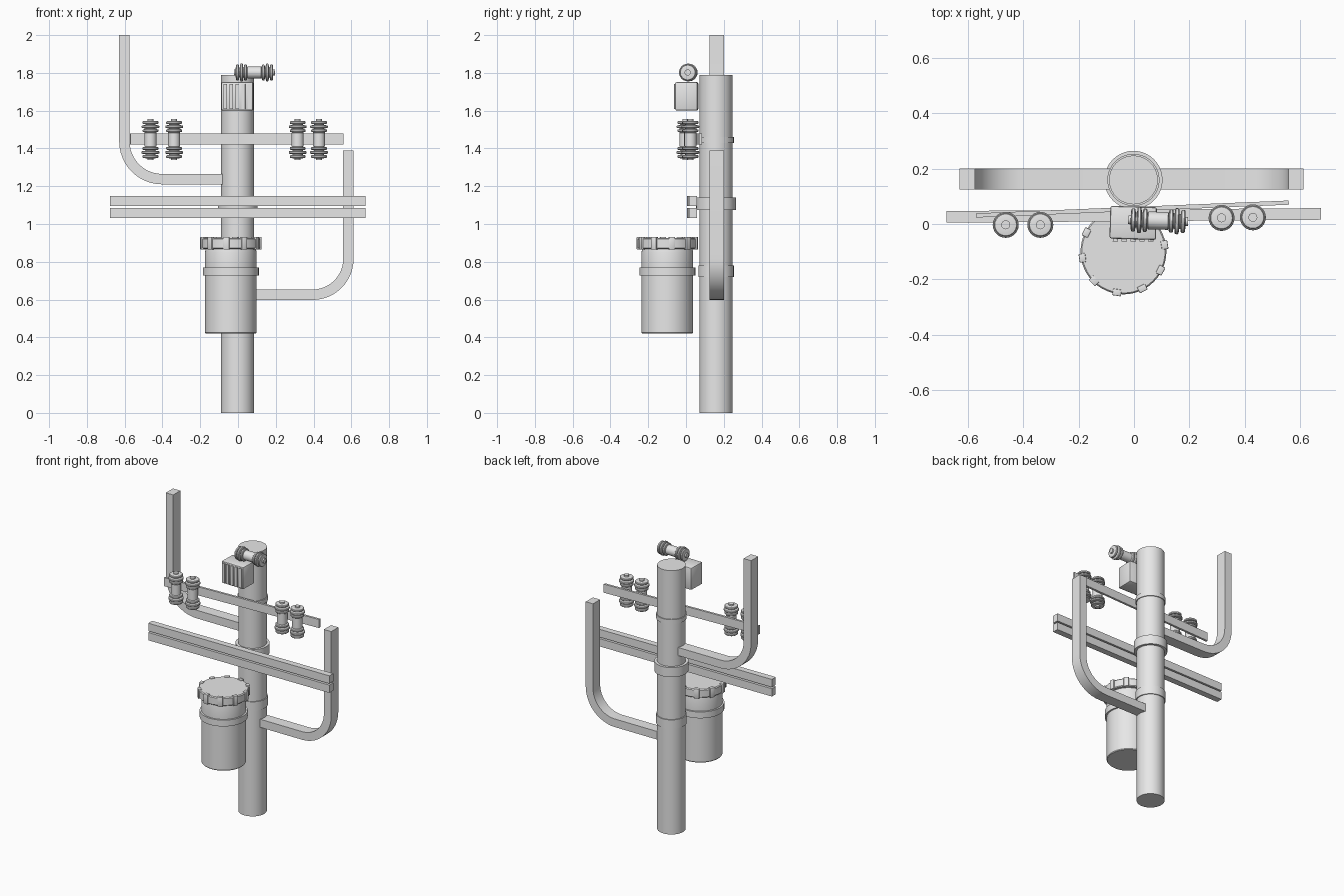
import bpy, bmesh, math
from mathutils import Matrix, Vector

if "Cube" in bpy.data.objects:
    bpy.data.objects.remove(bpy.data.objects["Cube"], do_unlink=True)

grey = bpy.data.materials.new("plain grey")
grey.use_nodes = True
grey.diffuse_color = (0.8, 0.8, 0.8, 1)
grey.node_tree.nodes["Principled BSDF"].inputs["Base Color"].default_value = grey.diffuse_color


def finish(name, bm, matrix=Matrix()):
    bmesh.ops.recalc_face_normals(bm, faces=bm.faces)
    mesh = bpy.data.meshes.new(name)
    bm.to_mesh(mesh)
    bm.free()
    mesh.materials.append(grey)
    for poly in mesh.polygons:
        poly.use_smooth = True
    mesh.set_sharp_from_angle(angle=math.radians(35))
    obj = bpy.data.objects.new(name, mesh)
    obj.matrix_world = matrix
    bpy.context.collection.objects.link(obj)
    return obj


def skin(bm, rings):
    """Joins rings of vertices into a closed, capped tube."""
    rings = [[bm.verts.new(co) for co in ring] for ring in rings]
    n = len(rings[0])
    for a, b in zip(rings, rings[1:]):
        for i in range(n):
            j = (i + 1) % n
            bm.faces.new((a[i], a[j], b[j], b[i]))
    bm.faces.new(rings[0])
    bm.faces.new(rings[-1])


def lathe(name, profile, matrix, sides=40):
    """Turns (radius, height) points about z."""
    bm = bmesh.new()
    turns = [math.tau * i / sides for i in range(sides)]
    skin(bm, [[(r * math.cos(t), r * math.sin(t), z) for t in turns] for r, z in profile])
    return finish(name, bm, matrix)


def box(name, centre, size, angle=0, bevel=0):
    bm = bmesh.new()
    bmesh.ops.create_cube(bm, size=1, matrix=Matrix.Diagonal((*size, 1)))
    if bevel:
        bmesh.ops.bevel(bm, geom=bm.edges[:], offset=bevel, segments=2,
                        profile=0.5, affect='EDGES')
    return finish(name, bm, Matrix.Translation(centre) @ Matrix.Rotation(angle, 4, 'Z'))


# Pole and its collars
pole_at = Matrix.Translation((-0.002, 0.159, 0))
lathe("pole", [(0.088, 0), (0.088, 1.79)], pole_at)
for name, r, low, high in (("lower_collar", 0.094, 0.72, 0.78),
                           ("crossbar_collar", 0.105, 1.075, 1.14),
                           ("upper_collar", 0.094, 1.43, 1.46)):
    lathe(name, [(r, low), (r, high)], pole_at)


# Curved side arms of rectangular section
def side_arm(name, side, x_out, z_low, z_top, radius):
    half, depth, y = 0.0275, 0.038, 0.163
    cx, cz = x_out - half - radius, z_low + half + radius
    path = [((0.03, z_low + half), (0, 1))]
    for i in range(13):
        a = math.pi / 2 * i / 12
        path.append(((cx + radius * math.sin(a), cz - radius * math.cos(a)),
                     (-math.sin(a), math.cos(a))))
    path.append(((x_out - half, z_top), (-1, 0)))
    bm = bmesh.new()
    skin(bm, [[(side * (px + nx * s * half), y + t * depth, pz + nz * s * half)
               for s, t in ((-1, -1), (1, -1), (1, 1), (-1, 1))]
              for (px, pz), (nx, nz) in path])
    finish(name, bm)


side_arm("right_arm", -1, 0.629, 1.21, 2.0, 0.2)
side_arm("left_arm", 1, 0.612, 0.598, 1.39, 0.19)

# Paired crossbars and the thin insulator bar
for name, z in (("lower_crossbar", 1.059), ("upper_crossbar", 1.122)):
    box(name, (-0.001, 0.031, z), (1.352, 0.042, 0.053), 0.008)
box("insulator_bar", (-0.006, 0.054, 1.45), (1.13, 0.015, 0.058), 0.041)

# Ribbed insulators, mirrored about their middle
half_profile = [(0.032, 0.036)]
for r, z in ((0.042, 0.047), (0.047, 0.068), (0.042, 0.09)):
    half_profile += [(0.027, z - 0.009), (r - 0.003, z - 0.007), (r, z - 0.004),
                     (r, z + 0.004), (r - 0.003, z + 0.007), (0.027, z + 0.009)]
half_profile += [(0.016, 0.099), (0.016, 0.108)]
insulator = [(r, -z) for r, z in reversed(half_profile)] + half_profile
for i, (x, y) in enumerate(((-0.463, -0.003), (-0.338, -0.003), (0.316, 0.022), (0.429, 0.024))):
    lathe(f"bar_insulator_{i + 1}", insulator, Matrix.Translation((x, y, 1.447)), 24)
lathe("top_insulator", insulator, Matrix.Translation((0.087, 0.012, 1.802))
      @ Matrix.Rotation(-0.03, 4, 'Z') @ Matrix.Rotation(math.pi / 2, 4, 'Y'), 24)

# Ribbed box at the top of the pole
box_at = Vector((-0.003, 0.004, 1.676))
box("control_box", box_at, (0.168, 0.118, 0.15), -0.03, 0.008)
for i in range(5):
    box(f"box_rib_{i + 1}", box_at + Vector(((i - 2) * 0.032, -0.06, 0)),
        (0.019, 0.014, 0.132), -0.03)

# Canister with a rim band and a lugged lid
can = Vector((-0.038, -0.099, 0))
can_at = Matrix.Translation(can)
lathe("canister", [(0.133, 0.42), (0.137, 0.425), (0.137, 0.727), (0.148, 0.727), (0.148, 0.77),
                   (0.137, 0.77), (0.137, 0.85), (0.132, 0.87)], can_at, 48)
lathe("canister_lid", [(0.15, 0.868), (0.155, 0.873), (0.155, 0.92), (0.15, 0.926)], can_at, 48)
for i in range(10):
    a = math.radians(9 + 36 * i)
    box(f"lid_lug_{i + 1}", can + Vector((0.15 * math.cos(a), 0.15 * math.sin(a), 0.898)),
        (0.024, 0.032, 0.066), a, 0.003)
